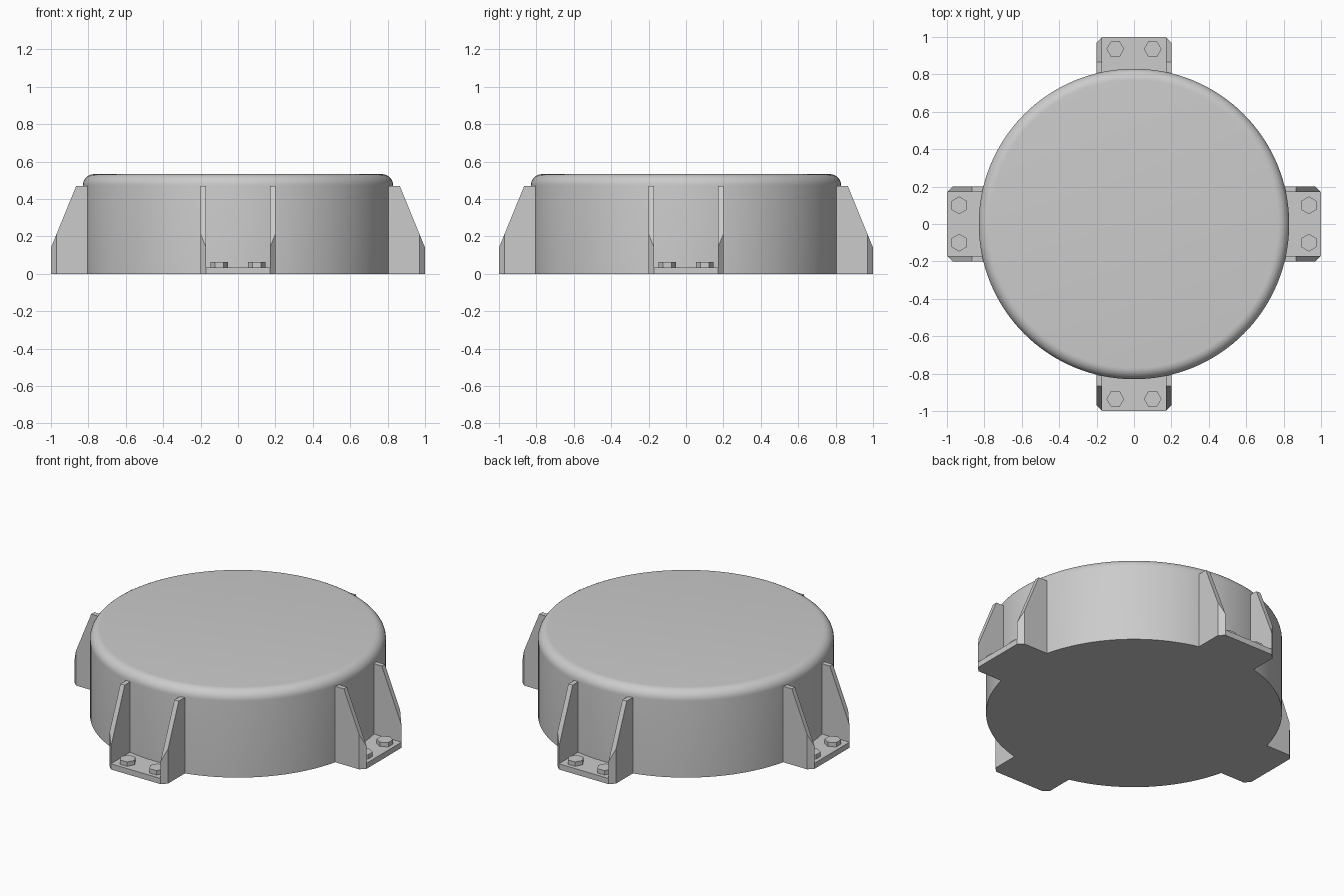
import bpy, bmesh, math
from mathutils import Matrix

cube = bpy.data.objects.get("Cube")
if cube:
    bpy.data.objects.remove(cube, do_unlink=True)

RADIUS, HEIGHT, FILLET = 0.83, 0.533, 0.06
PLATE = 0.035        # mounting plate thickness
INNER, OUTER = 0.17, 0.2   # rib faces, measured from the bracket centre

grey = bpy.data.materials.new("light grey")
grey.use_nodes = True
colour = (0.6, 0.6, 0.6, 1)
grey.diffuse_color = colour
grey.node_tree.nodes["Principled BSDF"].inputs["Base Color"].default_value = colour


def finish(name, bm, turn=0.0):
    """Turn the mesh about the z axis and make it an object."""
    bmesh.ops.rotate(bm, verts=bm.verts, matrix=Matrix.Rotation(turn, 3, "Z"))
    bmesh.ops.recalc_face_normals(bm, faces=bm.faces)
    mesh = bpy.data.meshes.new(name)
    bm.to_mesh(mesh)
    bm.free()
    mesh.materials.append(grey)
    obj = bpy.data.objects.new(name, mesh)
    bpy.context.collection.objects.link(obj)
    return obj


def extrude(outline, direction):
    """Solid made by pushing a flat outline along a direction."""
    bm = bmesh.new()
    face = bm.faces.new([bm.verts.new(p) for p in outline])
    new = bmesh.ops.extrude_face_region(bm, geom=[face])["geom"]
    bmesh.ops.translate(bm, vec=direction,
                        verts=[v for v in new if isinstance(v, bmesh.types.BMVert)])
    return bm


# Round drum with a filleted top rim
bm = bmesh.new()
bmesh.ops.create_cone(bm, cap_ends=True, segments=128, radius1=RADIUS, radius2=RADIUS,
                      depth=HEIGHT, matrix=Matrix.Translation((0, 0, HEIGHT / 2)))
rim = [e for e in bm.edges if all(v.co.z > HEIGHT - 0.01 for v in e.verts)]
bmesh.ops.bevel(bm, geom=rim, offset=FILLET, segments=8, profile=0.5, affect="EDGES")
drum = finish("drum", bm)
bpy.context.view_layer.objects.active = drum
drum.select_set(True)
bpy.ops.object.shade_smooth_by_angle(angle=math.radians(35))
drum.select_set(False)

# Four brackets around the drum, each with a plate, two ribs and two bolts
for side, turn in zip(("back", "right", "front", "left"),
                      (0, math.pi / 2, math.pi, -math.pi / 2)):
    plate = [(-OUTER, 0.79, 0), (OUTER, 0.79, 0), (OUTER, 0.97, 0),
             (INNER, 1, 0), (-INNER, 1, 0), (-OUTER, 0.97, 0)]
    finish(side + "_plate", extrude(plate, (0, 0, PLATE)), turn)

    for sign, label in ((-1, "a"), (1, "b")):
        # Sloped rib with its outer corner cut off at 45 degrees
        rib = [(sign * INNER, y, z) for y, z in
               ((0.79, 0), (1, 0), (1, 0.14), (0.865, 0.47), (0.79, 0.47))]
        bm = extrude(rib, (sign * (OUTER - INNER), 0, 0))
        cut = bmesh.ops.bisect_plane(bm, geom=bm.verts[:] + bm.edges[:] + bm.faces[:],
                                     plane_co=(sign * INNER, 1, 0),
                                     plane_no=(sign, 1, 0), clear_outer=True, dist=1e-5)
        edges = [e for e in bm.edges if e.is_boundary]
        bmesh.ops.holes_fill(bm, edges=edges, sides=0)
        finish(f"{side}_rib_{label}", bm, turn)

        # Hexagonal bolt head
        bm = bmesh.new()
        bmesh.ops.create_cone(bm, cap_ends=True, segments=6, radius1=0.047, radius2=0.047,
                              depth=0.04, matrix=Matrix.Translation((sign * 0.1, 0.935, 0.042))
                              @ Matrix.Rotation(math.pi / 2, 4, "Z"))
        finish(f"{side}_bolt_{label}", bm, turn)
